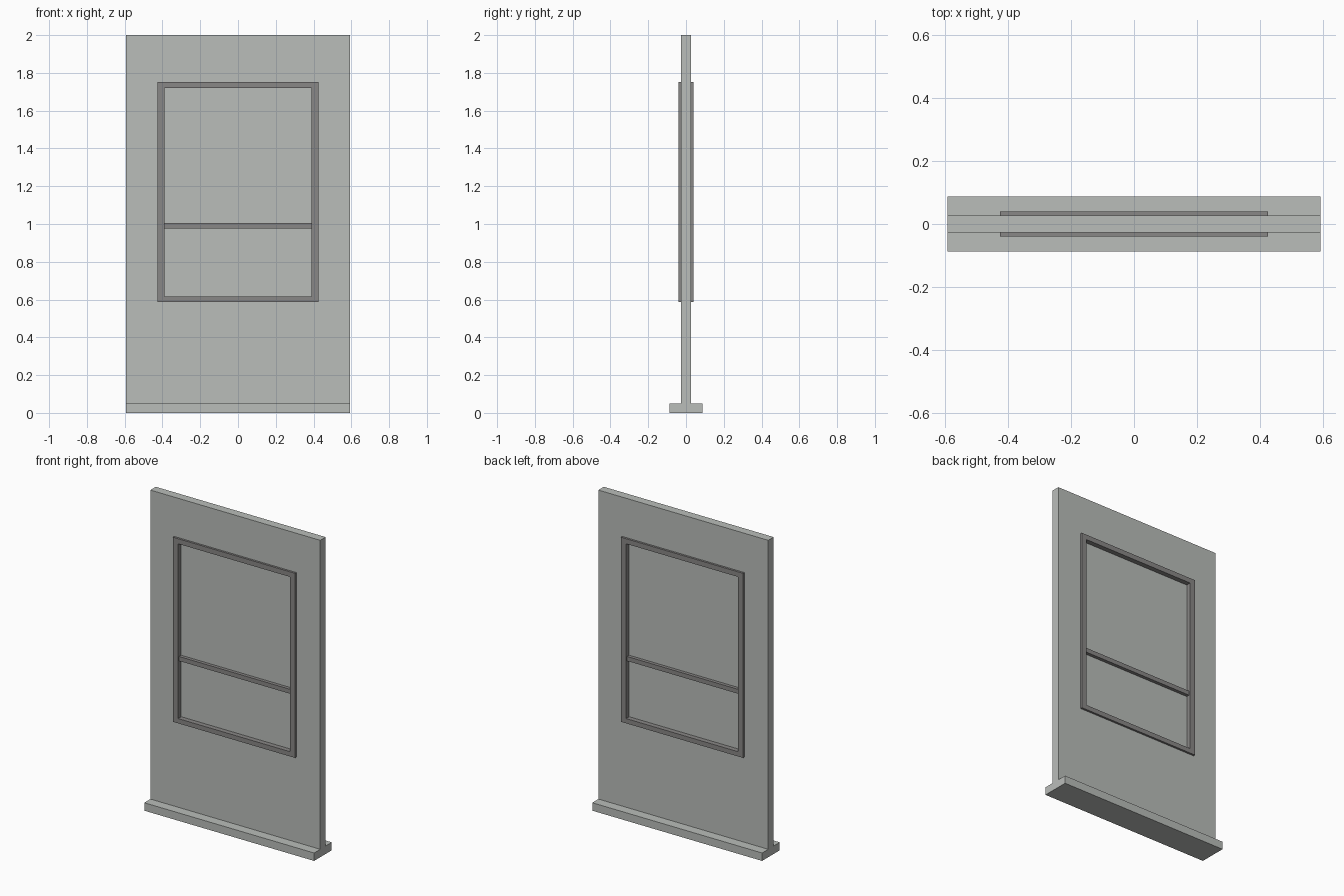
import bpy, bmesh

if "Cube" in bpy.data.objects:
    bpy.data.objects.remove(bpy.data.objects["Cube"])


def material(name, rgb):
    m = bpy.data.materials.new(name)
    m.diffuse_color = (*rgb, 1)
    m.use_nodes = True
    m.node_tree.nodes["Principled BSDF"].inputs["Base Color"].default_value = m.diffuse_color
    return m


WALL = material("pale grey", (0.49, 0.51, 0.49))
FRAME = material("dark grey", (0.25, 0.243, 0.24))


def finish(name, bm, mat):
    bmesh.ops.recalc_face_normals(bm, faces=bm.faces)
    me = bpy.data.meshes.new(name)
    bm.to_mesh(me)
    bm.free()
    me.materials.append(mat)
    ob = bpy.data.objects.new(name, me)
    bpy.context.collection.objects.link(ob)
    return ob


def rect(bm, w, z0, z1, y):
    return [bm.verts.new((x, y, z)) for x, z in ((-w, z0), (w, z0), (w, z1), (-w, z1))]


def box(name, w, d, z0, z1, mat):
    """Centred block: half width w, half depth d."""
    bm = bmesh.new()
    a, b = rect(bm, w, z0, z1, -d), rect(bm, w, z0, z1, d)
    bm.faces.new(a)
    bm.faces.new(b)
    for i in range(4):
        j = (i + 1) % 4
        bm.faces.new((a[i], a[j], b[j], b[i]))
    return finish(name, bm, mat)


def ring(name, outer, inner, d, mat):
    """Rectangular slab with a rectangular opening; outer/inner = (half width, z0, z1)."""
    bm = bmesh.new()
    loops = [rect(bm, *outer, -d), rect(bm, *outer, d), rect(bm, *inner, d), rect(bm, *inner, -d)]
    for k in range(4):
        p, q = loops[k], loops[(k + 1) % 4]
        for i in range(4):
            j = (i + 1) % 4
            bm.faces.new((p[i], p[j], q[j], q[i]))
    return finish(name, bm, mat)


# Wall panel with its window opening, standing on a wider foot
ring("wall_panel", (0.593, 0.05, 2.0), (0.41, 0.605, 1.735), 0.027, WALL)
box("base_plinth", 0.593, 0.088, 0.0, 0.05, WALL)

# Window frame proud of both wall faces, with cross bar and recessed pane
ring("window_frame", (0.426, 0.587, 1.752), (0.39, 0.617, 1.72), 0.04, FRAME)
box("window_cross_bar", 0.39, 0.03, 0.977, 1.005, FRAME)
box("window_pane", 0.395, 0.009, 0.61, 1.725, WALL)
